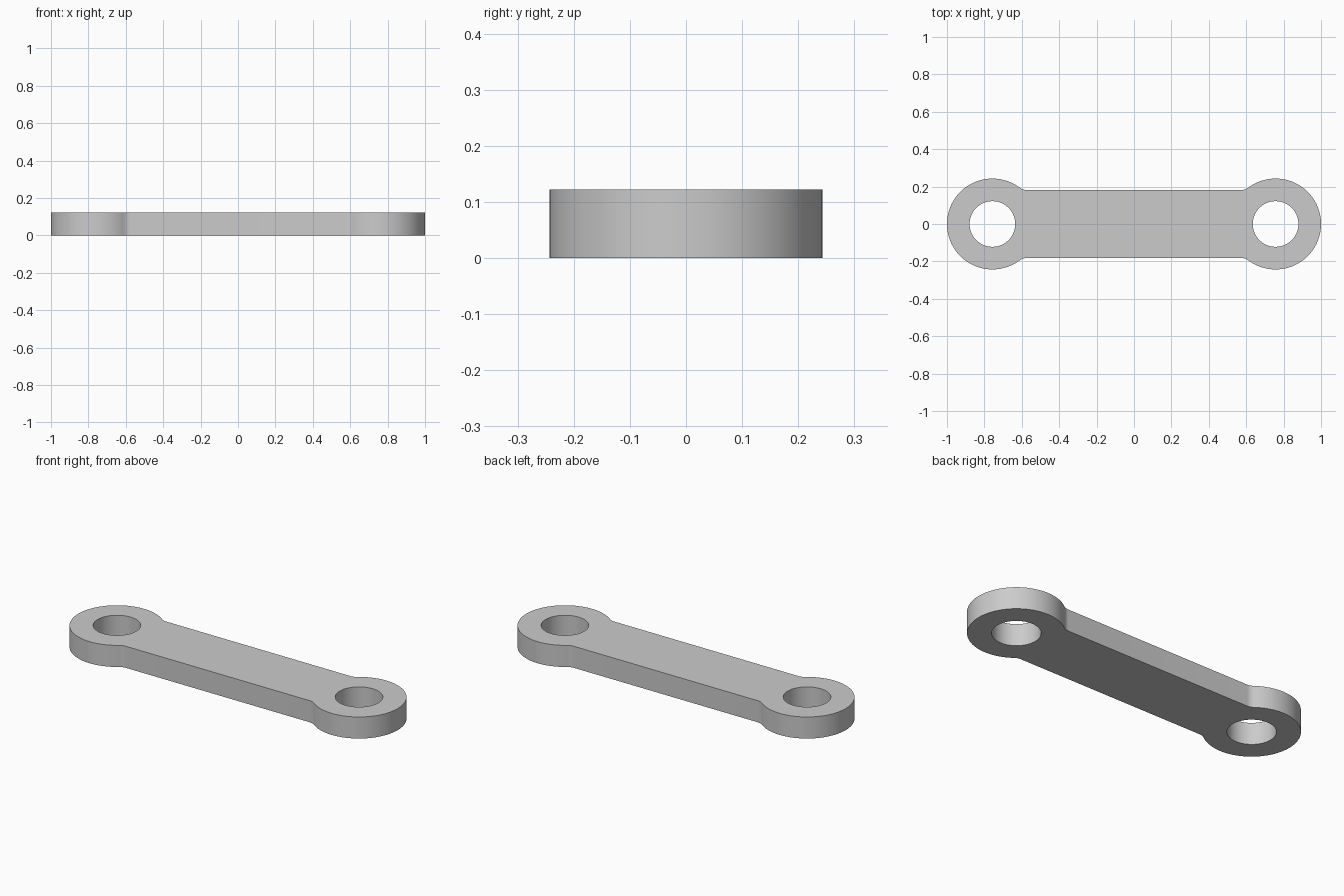
import bpy
import bmesh
from math import sin, cos, pi, sqrt, atan2, radians

cube = bpy.data.objects.get("Cube")
if cube:
    bpy.data.objects.remove(cube, do_unlink=True)

RING_X, RING_R, HOLE_R = 0.757, 0.243, 0.122
BAR_HALF, HEIGHT, FILLET = 0.182, 0.122, 0.06


def arc(cx, cy, r, start, end, steps):
    """Points along a circular arc, both ends included."""
    angles = [start + (end - start) * i / steps for i in range(steps + 1)]
    return [(cx + r * cos(a), cy + r * sin(a)) for a in angles]


def add_loop(bm, points):
    verts = [bm.verts.new((x, y, 0)) for x, y in points]
    for a, b in zip(verts, verts[1:] + verts[:1]):
        bm.edges.new((a, b))


# Outline quarter: round eye, then a small fillet into the straight bar
fillet_dx = sqrt((RING_R + FILLET) ** 2 - (BAR_HALF + FILLET) ** 2)
fillet_y = BAR_HALF + FILLET
meet = atan2(fillet_y, -fillet_dx)
quarter = arc(RING_X, 0, RING_R, 0, meet, 40)
quarter += arc(RING_X - fillet_dx, fillet_y, FILLET, meet - pi, -pi / 2, 6)[1:]

# Mirror the quarter into the full outline
half = quarter + [(-x, y) for x, y in reversed(quarter)]
outline = half + [(x, -y) for x, y in reversed(half[1:-1])]

bm = bmesh.new()
add_loop(bm, outline)
for side in (-1, 1):
    add_loop(bm, arc(side * RING_X, 0, HOLE_R, 0, 2 * pi, 64)[:-1])

# Fill the flat plate around the holes and give it thickness
bmesh.ops.triangle_fill(bm, edges=bm.edges[:], use_beauty=True, normal=(0, 0, 1))
result = bmesh.ops.extrude_face_region(bm, geom=bm.faces[:])
top = [v for v in result["geom"] if isinstance(v, bmesh.types.BMVert)]
bmesh.ops.translate(bm, verts=top, vec=(0, 0, HEIGHT))
bmesh.ops.recalc_face_normals(bm, faces=bm.faces[:])

mesh = bpy.data.meshes.new("link_bar")
bm.to_mesh(mesh)
bm.free()
link = bpy.data.objects.new("link_bar", mesh)
bpy.context.collection.objects.link(link)

# Plain grey finish
grey = bpy.data.materials.new("grey")
grey.use_nodes = True
grey.diffuse_color = (0.6, 0.6, 0.6, 1)
grey.node_tree.nodes["Principled BSDF"].inputs["Base Color"].default_value = (0.6, 0.6, 0.6, 1)
mesh.materials.append(grey)

# Smooth round walls with sharp rims
bpy.ops.object.select_all(action="DESELECT")
link.select_set(True)
bpy.context.view_layer.objects.active = link
bpy.ops.object.shade_smooth_by_angle(angle=radians(30))
